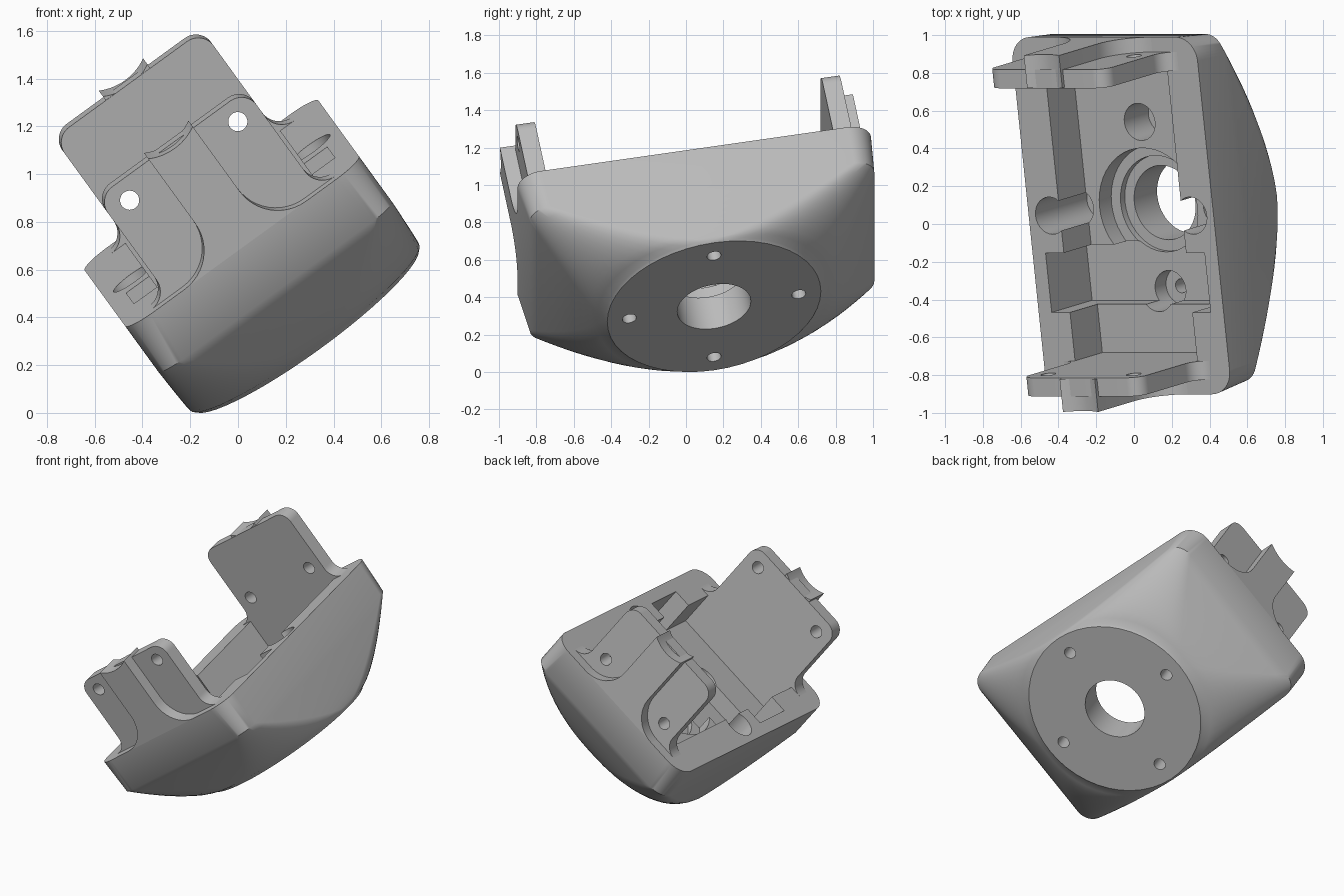
import bpy, bmesh
from math import sin, cos, radians
from mathutils import Matrix

if "Cube" in bpy.data.objects:
    bpy.data.objects.remove(bpy.data.objects["Cube"], do_unlink=True)

# The bracket is built upright around its mounting disc, then tilted into place
FRAME = (Matrix.Translation((0.285, 0.15, 0.35))
         @ Matrix.Rotation(radians(-36), 4, 'Y') @ Matrix.Rotation(radians(10), 4, 'X'))
RIM = 0.61

grey = bpy.data.materials.new("plain_grey")
grey.use_nodes = True
grey.diffuse_color = (0.5, 0.5, 0.5, 1)
grey.node_tree.nodes["Principled BSDF"].inputs["Base Color"].default_value = (0.5, 0.5, 0.5, 1)


def finish(name, bm):
    bmesh.ops.remove_doubles(bm, verts=bm.verts, dist=1e-5)
    bmesh.ops.recalc_face_normals(bm, faces=bm.faces)
    mesh = bpy.data.meshes.new(name)
    bm.to_mesh(mesh)
    bm.free()
    mesh.materials.append(grey)
    obj = bpy.data.objects.new(name, mesh)
    bpy.context.collection.objects.link(obj)
    return obj


def arc(cx, cy, r, start, end, steps=12):
    angles = [radians(start + (end - start) * i / steps) for i in range(steps + 1)]
    return [(cx + r * cos(a), cy + r * sin(a)) for a in angles]


def rounded_ring(hx, hy, r):
    points = []
    for i, (sx, sy) in enumerate([(1, 1), (-1, 1), (-1, -1), (1, -1)]):
        points += arc(sx * (hx - r), sy * (hy - r), r, 90 * i, 90 * i + 90)
    return points


def loft(name, rings):
    bm = bmesh.new()
    loops = [[bm.verts.new((x, y, z)) for x, y in pts] for pts, z in rings]
    count = len(loops[0])
    for low, high in zip(loops, loops[1:]):
        for i in range(count):
            j = (i + 1) % count
            bm.faces.new((low[i], low[j], high[j], high[i]))
    bm.faces.new(loops[0][::-1])
    bm.faces.new(loops[-1])
    return finish(name, bm)


def box(x0, x1, y0, y1, z0, z1):
    bm = bmesh.new()
    size = Matrix.Diagonal((x1 - x0, y1 - y0, z1 - z0, 1))
    centre = Matrix.Translation(((x0 + x1) / 2, (y0 + y1) / 2, (z0 + z1) / 2))
    bmesh.ops.create_cube(bm, size=1, matrix=centre @ size)
    return finish("cutter", bm)


def cylinder(r, depth, centre, turn=0):
    bm = bmesh.new()
    place = Matrix.Translation(centre) @ Matrix.Rotation(turn, 4, 'X')
    bmesh.ops.create_cone(bm, cap_ends=True, segments=48, radius1=r, radius2=r,
                          depth=depth, matrix=place)
    return finish("cutter", bm)


def shaft(r, x, y, z0, z1):
    return cylinder(r, z1 - z0, (x, y, (z0 + z1) / 2))


def cut(obj, cutter):
    cutter.hide_render = True
    mod = obj.modifiers.new("cut", 'BOOLEAN')
    mod.operation = 'DIFFERENCE'
    mod.solver = 'EXACT'
    mod.object = cutter
    bpy.context.view_layer.objects.active = obj
    bpy.ops.object.modifier_apply(modifier=mod.name)
    bpy.data.objects.remove(cutter, do_unlink=True)


def upright_plate(name, half, foot, crown, y0, y1):
    # Mirrored plate outline: flared foot on the rim, then the given top curve
    right = arc(half + foot, RIM + foot, foot, 270, 180) + crown
    outline = right + [(-x, z) for x, z in reversed(right)]
    bm = bmesh.new()
    face = bm.faces.new([bm.verts.new((x, y0, z)) for x, z in outline])
    moved = bmesh.ops.extrude_face_region(bm, geom=[face])["geom"]
    bmesh.ops.translate(bm, vec=(0, y1 - y0, 0),
                        verts=[v for v in moved if isinstance(v, bmesh.types.BMVert)])
    return finish(name, bm)


# Shell: round mounting disc swelling smoothly into a rounded rectangular rim
disc = rounded_ring(0.592, 0.592, 0.592)
skirt = rounded_ring(0.605, 0.935, 0.11)
rings = [(rounded_ring(0.58, 0.58, 0.58), 0.0)]
STEPS = 10
for i in range(STEPS + 1):
    s = i / STEPS
    blend = [(a + (c - a) * s, b + (d - b) * s) for (a, b), (c, d) in zip(disc, skirt)]
    rings.append((blend, 0.012 + 0.358 * s ** 1.35))
rings.append((rounded_ring(0.605, 0.96, 0.13), RIM))
body = loft("body_shell", rings)

# Cavity, stepped pocket, two-step round recess and central bore
cut(body, box(-0.4, 0.4, -0.78, 0.78, 0.36, 1))
cut(body, box(-0.52, 0.52, -0.52, -0.2, 0.24, 1.1))
cut(body, shaft(0.32, 0, 0, 0.25, 0.5))
cut(body, shaft(0.26, 0, 0, 0.21, 0.47))
cut(body, shaft(0.2, 0, 0, -0.2, 0.45))

# Four screw holes with wide access shafts above them
for x, y in [(0.46, 0), (-0.46, 0), (0, 0.46), (0, -0.46)]:
    cut(body, shaft(0.1, x, y, 0.14, 1.2))
    cut(body, shaft(0.038, x, y, -0.2, 0.3))

# End tabs, each with a rib whose top is hollowed, bored through by slanted holes
parts = [body]
for side, name, top in [(-1, "front", 1.13), (1, "back", 1.15)]:
    corner = arc(0.305, top - 0.08, 0.08, 0, 90)
    tab = upright_plate(name + "_tab", 0.385, 0.09, corner, side * 0.78, side * 0.88)
    for x in (-0.28, 0.28):
        cut(tab, cylinder(0.04, 3, (x, 0, 0.885), radians(80)))
    hollow = arc(0, top + 0.225, 0.235, -60.7, -90)
    rib = upright_plate(name + "_rib", 0.115, 0.2, hollow, side * 0.785, side * 0.96)
    parts += [tab, rib]

# Tilt everything and shade smooth with sharp edges kept
bpy.ops.object.select_all(action='DESELECT')
for part in parts:
    part.matrix_world = FRAME
    part.select_set(True)
bpy.context.view_layer.objects.active = body
bpy.ops.object.shade_smooth_by_angle(angle=radians(36))
